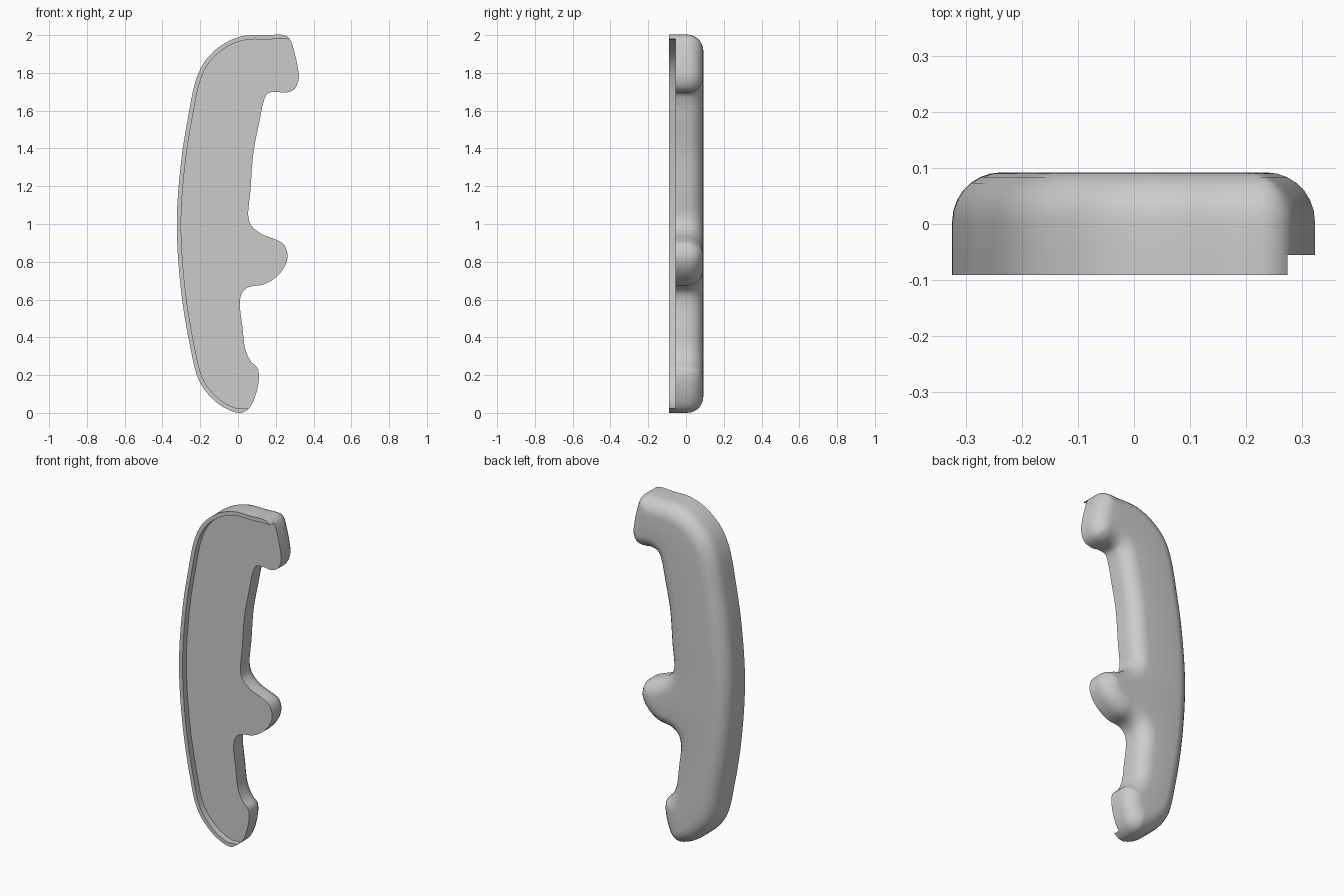
import bpy
import bmesh
import math
from mathutils import Vector, kdtree
from mathutils.geometry import delaunay_2d_cdt

cube = bpy.data.objects.get("Cube")
if cube:
    bpy.data.objects.remove(cube, do_unlink=True)

LIP_FRONT, FRONT, BACK = -0.091, -0.055, 0.092
RADIUS = 0.087
STEP = 0.018
LIP_WIDTH = 0.023

# Side outline (x, z), counter-clockwise from the top corner of the hook
OUTLINE = [
    (.274, 1.98), (.245, 2), (.15, 2), (.06, 2), (0, 1.988), (-.077, 1.953), (-.167, 1.873), (-.22, 1.77),
    (-.267, 1.55), (-.3, 1.34), (-.324, 1.01), (-.303, .66), (-.257, .37), (-.21, .18), (-.15, .09),
    (-.07, .026), (.013, 0), (.06, .026), (.092, .09), (.111, .185), (.103, .238), (.07, .27),
    (.04, .333), (.024, .45), (.01, .593), (.024, .64), (.06, .667), (.135, .68), (.203, .72),
    (.25, .78), (.263, .835), (.24, .895), (.193, .92), (.124, .947), (.072, .99), (.055, 1.035),
    (.066, 1.18), (.082, 1.38), (.114, 1.545), (.135, 1.645), (.155, 1.69), (.2, 1.7), (.25, 1.695),
    (.3, 1.715), (.322, 1.77), (.316, 1.83), (.3, 1.905)]


def smooth_loop(points, step):
    """Even samples along a closed spline through the points."""
    pts = [Vector(p) for p in points]
    n = len(pts)
    out = []
    for i in range(n):
        a, b, c, d = (pts[(i + k) % n] for k in (-1, 0, 1, 2))
        # Centripetal knots keep uneven spans from bulging
        ta = (b - a).length ** .5
        tb = ta + (c - b).length ** .5
        tc = tb + (d - c).length ** .5
        count = max(1, round((c - b).length / step))
        for k in range(count):
            t = ta + (tb - ta) * k / count
            p = a.lerp(b, t / ta)
            q = b.lerp(c, (t - ta) / (tb - ta))
            r = c.lerp(d, (t - tb) / (tc - tb))
            out.append(p.lerp(q, t / tb).lerp(q.lerp(r, (t - ta) / (tc - ta)), (t - ta) / (tb - ta)))
    return out


def inward_normals(loop):
    n = len(loop)
    result = []
    for i in range(n):
        t = (loop[(i + 1) % n] - loop[i - 1]).normalized()
        result.append(Vector((-t.y, t.x)))
    return result


def finish(name, bm, material):
    bmesh.ops.recalc_face_normals(bm, faces=bm.faces)
    mesh = bpy.data.meshes.new(name)
    bm.to_mesh(mesh)
    bm.free()
    mesh.materials.append(material)
    obj = bpy.data.objects.new(name, mesh)
    bpy.context.collection.objects.link(obj)
    bpy.ops.object.select_all(action='DESELECT')
    obj.select_set(True)
    bpy.context.view_layer.objects.active = obj
    bpy.ops.object.shade_smooth_by_angle(angle=math.radians(40))
    return obj


grey = bpy.data.materials.new("plain_grey")
grey.use_nodes = True
colour = (.6, .6, .6, 1)
grey.diffuse_color = colour
grey.node_tree.nodes["Principled BSDF"].inputs["Base Color"].default_value = colour

loop = smooth_loop(OUTLINE, STEP)
normals = inward_normals(loop)
count = len(loop)

# Grip body: flat front, straight wall, rounded back built from inset rings
tree = kdtree.KDTree(count)
for i, p in enumerate(loop):
    tree.insert(p.to_3d(), i)
tree.balance()

flat = list(loop)
heights = [BACK - RADIUS] * count
RINGS = 7
for ring in range(1, RINGS + 1):
    angle = math.pi / 2 * ring / RINGS
    inset = RADIUS * (1 - math.cos(angle))
    for p, normal in zip(loop, normals):
        q = p + normal * inset
        if tree.find(q.to_3d())[2] > inset * .98:
            flat.append(q)
            heights.append(BACK - RADIUS + RADIUS * math.sin(angle))

verts, _, faces, origins, _, _ = delaunay_2d_cdt(flat, [], [list(range(count))], 1, 1e-5)
bm = bmesh.new()
back = [bm.verts.new((v.x, heights[o[0]] if o else BACK, v.y)) for v, o in zip(verts, origins)]
for f in faces:
    bm.faces.new([back[i] for i in f])
rim = [e for e in bm.edges if e.is_boundary]
wall = bmesh.ops.extrude_edge_only(bm, edges=rim)["geom"]
for v in wall:
    if isinstance(v, bmesh.types.BMVert):
        v.co.y = FRONT
bmesh.ops.holes_fill(bm, edges=[e for e in bm.edges if e.is_boundary], sides=0)
bmesh.ops.delete(bm, geom=[v for v in bm.verts if not v.link_faces], context='VERTS')
finish("grip_body", bm, grey)

# Raised lip along the outer edge, tapering to nothing at both ends
last = next(i for i, p in enumerate(loop) if p.y < .1 and p.x > .05)
bm = bmesh.new()
sections = []
for i in range(last + 1):
    width = LIP_WIDTH * min(1, (i + .1) / 2, (last - i + .1) / 2)
    outer, inner = loop[i], loop[i] + normals[i] * width
    sections.append([bm.verts.new((p.x, y, p.y)) for p, y in
                     ((outer, FRONT), (outer, LIP_FRONT), (inner, LIP_FRONT), (inner, FRONT))])
for a, b in zip(sections, sections[1:]):
    for k in range(4):
        j = (k + 1) % 4
        bm.faces.new((a[k], a[j], b[j], b[k]))
bm.faces.new(sections[0])
bm.faces.new(sections[-1])
finish("edge_lip", bm, grey)
